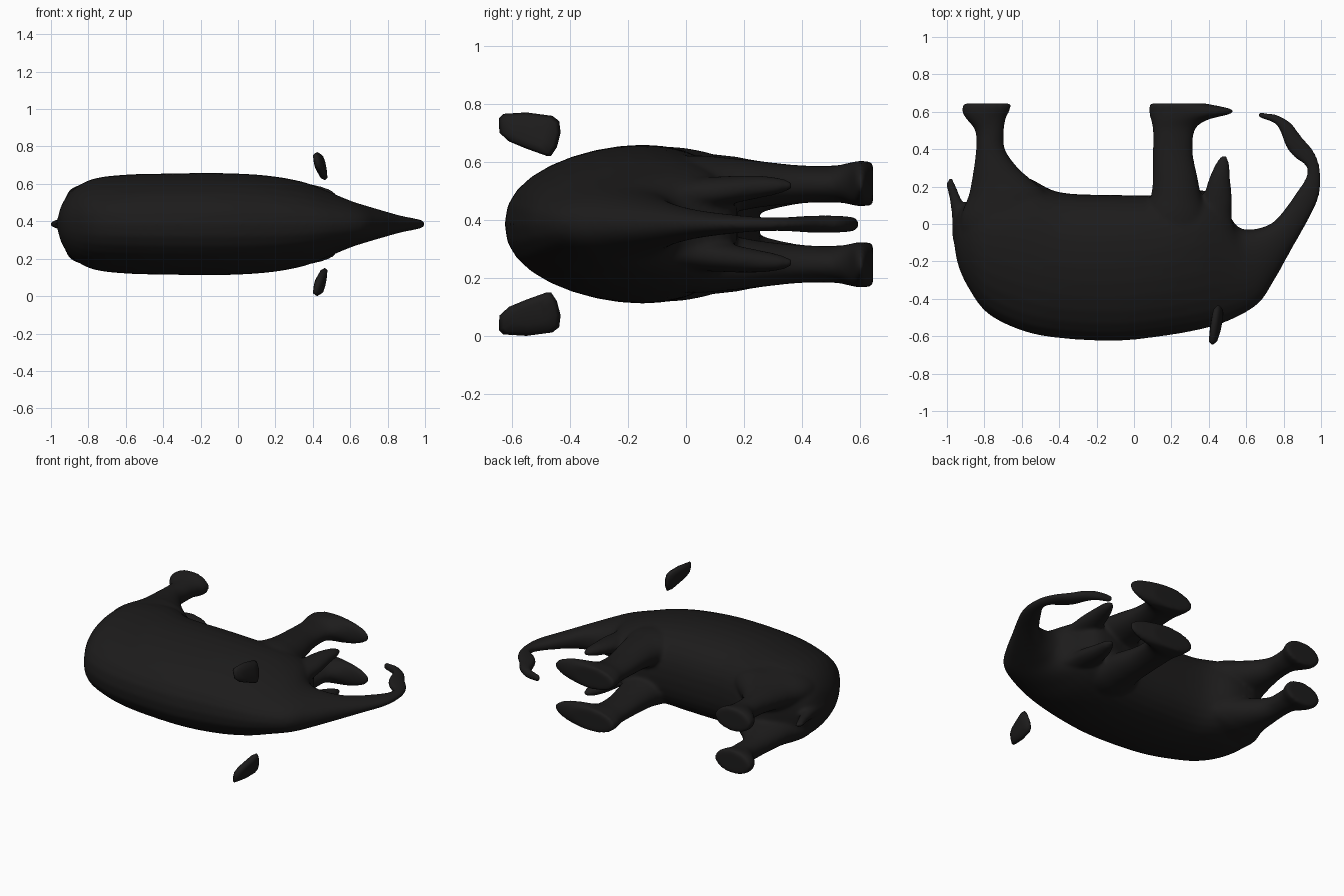
import bpy, bmesh
from math import cos, sin, pi

MID = 0.385   # side-to-side symmetry plane of the animal
N = 32

skin = bpy.data.materials.new("dark_skin")
skin.diffuse_color = (0.012, 0.0113, 0.0113, 1)


def spline(rows, steps=5):
    """Catmull-Rom interpolation between rows of numbers."""
    out = []
    for i in range(len(rows) - 1):
        a, b, c, d = (rows[max(0, min(len(rows) - 1, i + k))] for k in (-1, 0, 1, 2))
        for s in range(steps):
            t = s / steps
            out.append([0.5 * (2*q + (r-p)*t + (2*p-5*q+4*r-s4)*t*t + (3*q-p-3*r+s4)*t**3)
                        for p, q, r, s4 in zip(a, b, c, d)])
    return out + [list(rows[-1])]


def skin_rings(bm, rings):
    """Bridge closed rings of points and cap both ends."""
    vs = [[bm.verts.new(p) for p in r] for r in rings]
    faces = [bm.faces.new(vs[0]), bm.faces.new(vs[-1])]
    for a, b in zip(vs, vs[1:]):
        n = len(a)
        faces += [bm.faces.new((a[i], a[(i+1) % n], b[(i+1) % n], b[i])) for i in range(n)]
    bmesh.ops.recalc_face_normals(bm, faces=faces)


def loft(bm, rows, side=1, full=1.0, sag=0.0):
    """Row: x1, y1, x2, y2 (ends of section), half width, side offset."""
    rings = []
    for x1, y1, x2, y2, w, off in spline(rows):
        ring = []
        for k in range(N):
            a = 2 * pi * k / N
            c, s = cos(a), sin(a)
            t = 0.5 - 0.5 * c + sag * s * s
            wid = abs(s) ** full * (1 if s > 0 else -1)
            ring.append((x1 + (x2-x1)*t, y1 + (y2-y1)*t, MID + side*off + max(w, .004)*wid))
        rings.append(ring)
    skin_rings(bm, rings)


def finish(bm, name):
    me = bpy.data.meshes.new(name)
    bm.to_mesh(me)
    bm.free()
    me.materials.append(skin)
    me.polygons.foreach_set("use_smooth", [True] * len(me.polygons))
    ob = bpy.data.objects.new(name, me)
    bpy.context.collection.objects.link(ob)
    return ob


# torso, head and curled trunk
torso = [(-.965, -.08, -.96, .02, .04), (-.94, -.22, -.93, .08, .12), (-.88, -.35, -.86, .15, .195),
         (-.78, -.48, -.75, .24, .245), (-.60, -.57, -.58, .25, .265), (-.40, -.61, -.40, .17, .27),
         (-.10, -.625, -.10, .155, .273), (.15, -.60, .15, .155, .26), (.35, -.565, .33, .18, .228),
         (.50, -.52, .45, .15, .18), (.66, -.43, .54, .0, .128), (.75, -.30, .62, -.03, .10),
         (.84, -.14, .73, -.0, .07), (.92, 0, .80, .07, .048), (.98, .12, .87, .17, .034),
         (1.0, .22, .92, .25, .026), (.99, .32, .92, .31, .024), (.955, .40, .86, .355, .026),
         (.89, .475, .815, .41, .03), (.84, .54, .785, .49, .031), (.76, .585, .75, .54, .03),
         (.66, .597, .665, .57, .022)]
# y, x1, x2, half width, side offset
rear_leg = [(-.25, -.88, -.55, .08, .10), (0, -.93, -.42, .125, .115), (.15, -.885, -.46, .115, .12),
            (.22, -.87, -.53, .098, .125), (.30, -.857, -.62, .08, .132),
            (.40, -.845, -.69, .066, .137), (.50, -.85, -.695, .064, .138),
            (.565, -.90, -.685, .07, .14), (.605, -.92, -.665, .077, .14), (.645, -.912, -.655, .077, .14)]
front_leg = [(-.25, .08, .40, .08, .11), (0, .04, .40, .11, .125), (.15, .09, .36, .095, .133),
             (.25, .10, .34, .08, .137),
             (.38, .10, .315, .066, .137), (.50, .10, .325, .062, .138), (.555, .09, .39, .07, .14),
             (.59, .08, .52, .078, .14), (.615, .08, .52, .078, .14), (.645, .08, .38, .074, .14)]
ear_lobe = [(-.25, .40, .62, .04, .07), (0, .36, .53, .055, .10), (.13, .37, .525, .05, .115),
            (.24, .40, .515, .04, .127), (.32, .435, .51, .028, .132), (.365, .465, .495, .012, .133)]
tail = [(-.08, -.97, -.86, .06, 0), (.05, -.975, -.89, .04, 0), (.15, -.99, -.93, .026, 0),
        (.21, -1.005, -.955, .02, 0), (.245, -.99, -.968, .01, 0)]

bm = bmesh.new()
loft(bm, [r + (0,) for r in torso], full=0.88, sag=0.11)
for limb, sides in ((rear_leg, (1, -1)), (front_leg, (1, -1)), (ear_lobe, (1, -1)), (tail, (1,))):
    for s in sides:
        loft(bm, [(x1, y, x2, y, w, off) for y, x1, x2, w, off in limb], s)
body = finish(bm, "animal_body")

# blend the parts into one continuous hide
rm = body.modifiers.new("blend", 'REMESH')
rm.mode = 'VOXEL'
rm.voxel_size = 0.011
rm.use_smooth_shade = True
sm = body.modifiers.new("soften", 'SMOOTH')
sm.factor = 0.5
sm.iterations = 10

# detached upper ear flaps
outline = [(-.63, .005), (-.645, .02), (-.643, .07), (-.61, .10), (-.55, .125), (-.48, .15),
           (-.465, .15), (-.445, .12), (-.432, .07), (-.437, .03), (-.46, .012), (-.55, .0)]
for name, side in (("left_ear", 1), ("right_ear", -1)):
    rings = []
    for d, s in ((-.024, .5), (-.017, .85), (0, 1), (.017, .85), (.024, .5)):
        ring = []
        for y, z in outline:
            yy, zz = -.54 + (y + .54) * s, .075 + (z - .075) * s
            x = .44 + .13 * (yy + .54) + .2 * (zz - .075) + d
            ring.append((x, yy, MID + side * (MID - zz)))
        rings.append(ring)
    bm = bmesh.new()
    skin_rings(bm, rings)
    finish(bm, name)
